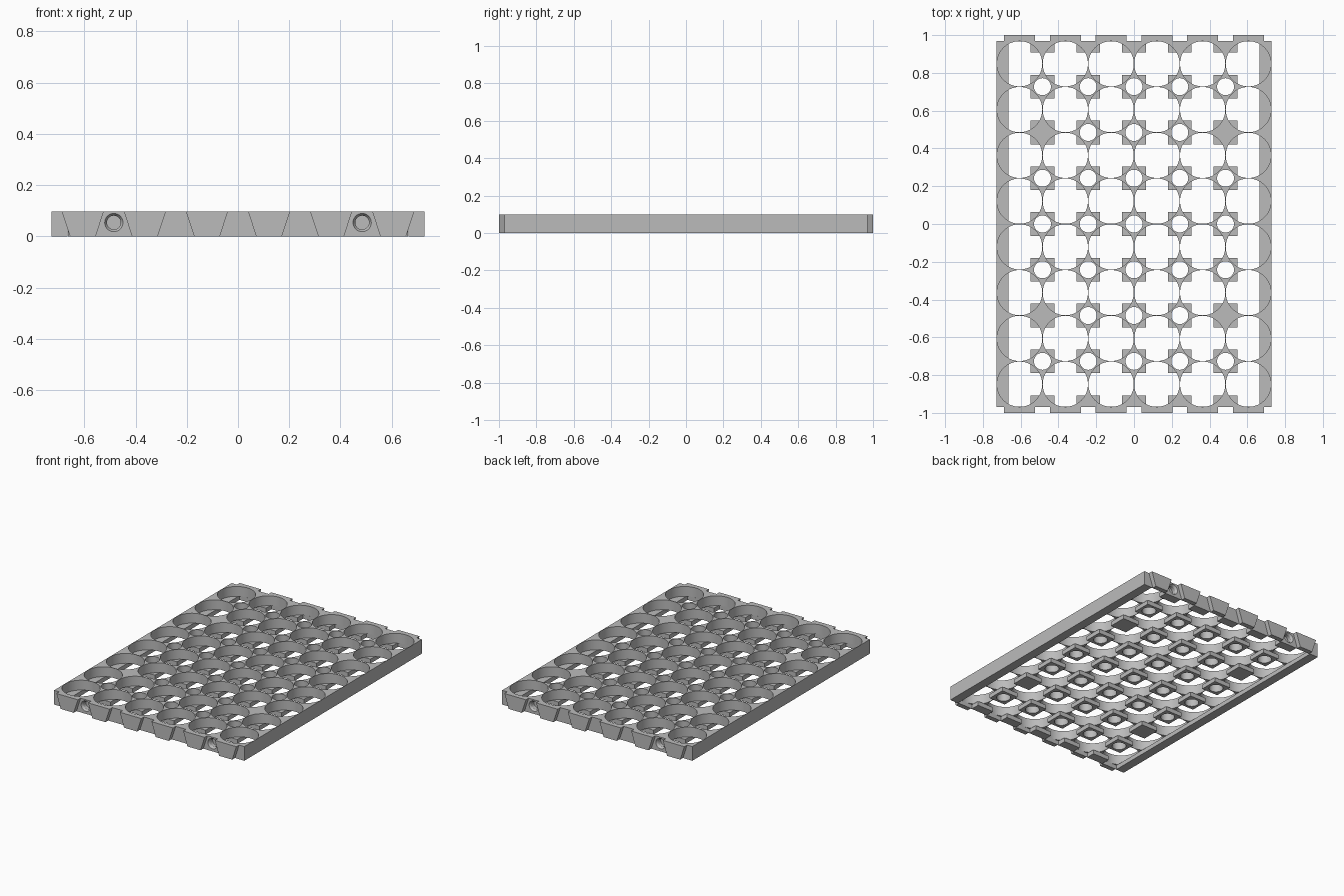
import bpy, bmesh, math
from mathutils import Matrix, Vector

old = bpy.data.objects.get("Cube")
if old:
    bpy.data.objects.remove(old)

PITCH, CELL_R, VENT_R = 0.2423, 0.1197, 0.045
HX, HY, TOP, LIP = 0.7275, 0.97, 0.098, 0.03
PAD = 0.063          # half width of a retaining pad
COLS, ROWS = 6, 8

gray = bpy.data.materials.new("light_gray")
gray.use_nodes = True
color = (0.5, 0.5, 0.5, 1)
gray.diffuse_color = color
gray.node_tree.nodes["Principled BSDF"].inputs["Base Color"].default_value = color


def centred(n):
    return [(i - (n - 1) / 2) * PITCH for i in range(n)]


def box(bm, x0, x1, y0, y1, z0, z1):
    m = Matrix.Translation(((x0 + x1) / 2, (y0 + y1) / 2, (z0 + z1) / 2))
    bmesh.ops.create_cube(bm, size=1, matrix=m @ Matrix.Diagonal((x1 - x0, y1 - y0, z1 - z0, 1)))


def cylinder(bm, start, end, r1, r2, sides):
    a, b = Vector(start), Vector(end)
    turn = (b - a).to_track_quat('Z', 'Y').to_matrix().to_4x4()
    bmesh.ops.create_cone(bm, cap_ends=True, segments=sides, radius1=r1, radius2=r2,
                          depth=(b - a).length, matrix=Matrix.Translation((a + b) / 2) @ turn)


def finish(bm, name):
    bmesh.ops.recalc_face_normals(bm, faces=bm.faces)
    mesh = bpy.data.meshes.new(name)
    bm.to_mesh(mesh)
    bm.free()
    mesh.materials.append(gray)
    ob = bpy.data.objects.new(name, mesh)
    bpy.context.collection.objects.link(ob)
    return ob


def cut(ob, *cutters):
    for c in cutters:
        mod = ob.modifiers.new("cut", 'BOOLEAN')
        mod.operation, mod.solver, mod.object = 'DIFFERENCE', 'EXACT', c
        bpy.context.view_layer.objects.active = ob
        bpy.ops.object.modifier_apply(modifier=mod.name)


cell_xy = [(x, y) for x in centred(COLS) for y in centred(ROWS)]
joint_xy = [(x, y) for x in centred(COLS - 1) for y in centred(ROWS - 1)]
screw_x = 2 * PITCH

# Cutters: cell bores, vents between cells, countersunk end screw holes
bm = bmesh.new()
for x, y in cell_xy:
    cylinder(bm, (x, y, -0.1), (x, y, 0.2), CELL_R, CELL_R, 64)
bores = finish(bm, "bore_cutter")

bm = bmesh.new()
for x, y in joint_xy:
    solid = abs(abs(x) - screw_x) < 0.01 and abs(abs(y) - screw_x) < 0.01
    if not solid:
        cylinder(bm, (x, y, -0.1), (x, y, 0.2), VENT_R, VENT_R, 32)
vents = finish(bm, "vent_cutter")

bm = bmesh.new()
for x in (-screw_x, screw_x):
    for s in (-1, 1):
        cylinder(bm, (x, s * 0.93, 0.054), (x, s * 1.02, 0.054), 0.027, 0.027, 32)
screws = finish(bm, "screw_cutter")

bm = bmesh.new()
for x in (-screw_x, screw_x):
    for s in (-1, 1):
        cylinder(bm, (x, s * 0.955, 0.054), (x, s * 0.975, 0.054), 0.026, 0.039, 32)
sinks = finish(bm, "countersink_cutter")

# Main tray with the cell bores
bm = bmesh.new()
box(bm, -HX, HX, -HY, HY, LIP, TOP)
tray = finish(bm, "tray")
cut(tray, bores, vents, screws, sinks)

# Square retaining pads under each joint
bm = bmesh.new()
for x, y in joint_xy:
    box(bm, x - PAD, x + PAD, y - PAD, y + PAD, 0, LIP)
pads = finish(bm, "retaining_pads")
cut(pads, vents)

# Half pads along both ends
bm = bmesh.new()
for x in centred(COLS - 1):
    for s in (-1, 1):
        y0, y1 = sorted((s * (HY - PAD), s * HY))
        box(bm, x - PAD, x + PAD, y0, y1, 0, LIP)
end_pads = finish(bm, "end_pads")
cut(end_pads, screws, sinks)

# Side ledges
bm = bmesh.new()
for s in (-1, 1):
    x0, x1 = sorted((s * (HX - PAD), s * HX))
    box(bm, x0, x1, -HY, HY, 0, LIP)
ledges = finish(bm, "side_ledges")

# Thin end walls between the half pads
bm = bmesh.new()
half = PITCH / 2 - PAD
for x in centred(COLS):
    for s in (-1, 1):
        y0, y1 = sorted((s * (HY - 0.003), s * HY))
        box(bm, x - half, x + half, y0, y1, 0, LIP)
walls = finish(bm, "end_walls")

# Tapered interlocking tabs on both ends
bm = bmesh.new()
for x in centred(COLS):
    for s in (-1, 1):
        profile = [(-0.05, 0), (0.05, 0), (0.082, TOP), (-0.082, TOP)]
        face = bm.faces.new([bm.verts.new((x + px, s * HY, pz)) for px, pz in profile])
        out = bmesh.ops.extrude_face_region(bm, geom=[face], use_keep_orig=True)
        moved = [g for g in out["geom"] if isinstance(g, bmesh.types.BMVert)]
        bmesh.ops.translate(bm, verts=moved, vec=(0, s * (1 - HY), 0))
tabs = finish(bm, "end_tabs")

# Remove the cutters and smooth the round walls
for c in (bores, vents, screws, sinks):
    bpy.data.objects.remove(c)
bpy.ops.object.select_all(action='DESELECT')
for ob in (tray, pads, end_pads):
    ob.select_set(True)
bpy.context.view_layer.objects.active = tray
bpy.ops.object.shade_smooth_by_angle(angle=math.radians(30))
